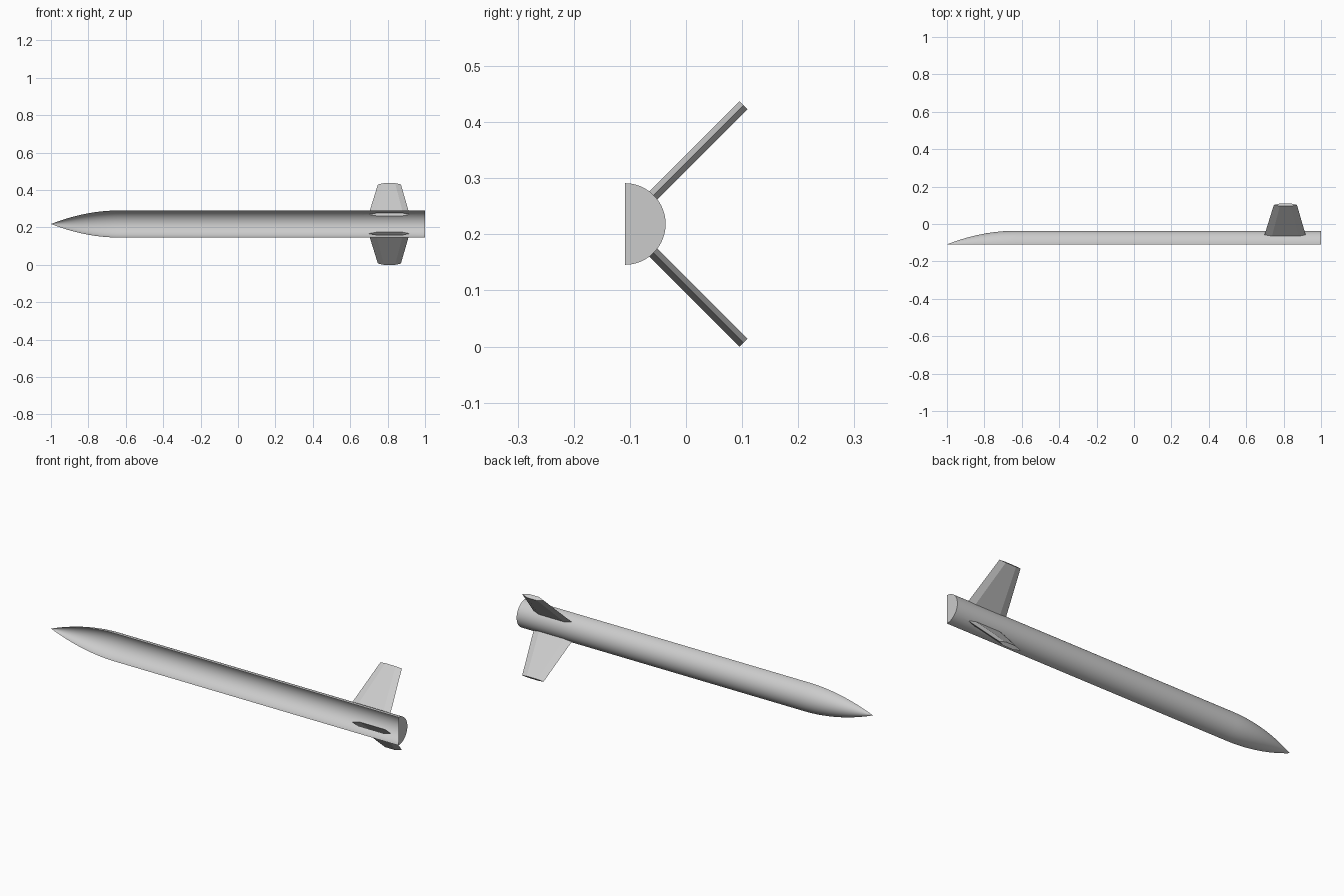
import bpy, bmesh, math
from mathutils import Vector, Matrix

CENTRE = Vector((0, -0.109, 0.2185))   # axis of the half tube
RADIUS, NOSE_LENGTH = 0.0727, 0.37
FIN_ROOT, FIN_TIP, FIN_HALF = 0.05, 0.299, 0.01

cube = bpy.data.objects.get("Cube")
if cube:
    bpy.data.objects.remove(cube)

grey = bpy.data.materials.new("light grey")
grey.use_nodes = True
grey.diffuse_color = (0.6, 0.6, 0.6, 1)
grey.node_tree.nodes["Principled BSDF"].inputs["Base Color"].default_value = grey.diffuse_color


def add_object(name, bm):
    mesh = bpy.data.meshes.new(name)
    bm.to_mesh(mesh)
    bm.free()
    mesh.materials.append(grey)
    obj = bpy.data.objects.new(name, mesh)
    obj.location = CENTRE
    bpy.context.collection.objects.link(obj)
    return obj


# Half tube with a pointed nose and closed tail, spun from a profile
def half_body():
    bm = bmesh.new()
    steps = 14
    profile = []
    for i in range(steps + 1):
        t = i / steps
        profile.append((-1 + NOSE_LENGTH * t, RADIUS * (1 - (1 - t) ** 2)))
    profile += [(0.65, RADIUS), (0.96, RADIUS), (1, RADIUS), (1, 0)]
    verts = [bm.verts.new((x, 0, r)) for x, r in profile]
    edges = [bm.edges.new(pair) for pair in zip(verts, verts[1:])]
    bmesh.ops.spin(bm, geom=verts + edges, cent=(0, 0, 0), axis=(1, 0, 0),
                   angle=-math.pi, steps=40)
    bmesh.ops.remove_doubles(bm, verts=bm.verts, dist=1e-5)
    rim = [e for e in bm.edges if e.is_boundary]
    bmesh.ops.holes_fill(bm, edges=rim, sides=0)
    bmesh.ops.recalc_face_normals(bm, faces=bm.faces)
    return add_object("body_solid", bm)


# Tapered fin with a six-sided section, tilted 45 degrees up or down
def fin_solid(side):
    bm = bmesh.new()
    rings = []
    for r, lead, front, back, trail in ((FIN_ROOT, 0.693, 0.734, 0.886, 0.922),
                                        (FIN_TIP, 0.748, 0.78, 0.84, 0.871)):
        section = [(lead, 0), (front, FIN_HALF), (back, FIN_HALF),
                   (trail, 0), (back, -FIN_HALF), (front, -FIN_HALF)]
        rings.append([bm.verts.new((x, t, r)) for x, t in section])
    low, high = rings
    bm.faces.new(low)
    bm.faces.new(high)
    for i in range(6):
        j = (i + 1) % 6
        bm.faces.new((low[i], low[j], high[j], high[i]))
    angle = -math.pi / 4 if side > 0 else -3 * math.pi / 4
    bm.transform(Matrix.Rotation(angle, 4, "X"))
    bmesh.ops.recalc_face_normals(bm, faces=bm.faces)
    return add_object("fin_solid", bm)


# Join the solids so that the fins open into the body
body = half_body()
fins = [fin_solid(1), fin_solid(-1)]
for fin in fins:
    mod = body.modifiers.new("join", "BOOLEAN")
    mod.operation = "UNION"
    mod.solver = "EXACT"
    mod.object = fin
bpy.context.view_layer.update()
graph = bpy.context.evaluated_depsgraph_get()
joined = bpy.data.meshes.new_from_object(body.evaluated_get(graph))
for obj in [body] + fins:
    bpy.data.objects.remove(obj)


def part_of(face):
    if all(abs(v.co.y) < 1e-4 for v in face.verts):
        return "open front"
    if max(math.hypot(v.co.y, v.co.z) for v in face.verts) > RADIUS + 0.01:
        return "upper_fin" if face.calc_center_median().z > 0 else "lower_fin"
    return "half_body_shell"


# Split into named parts, leaving the front of the shell open
for name in ("half_body_shell", "upper_fin", "lower_fin"):
    bm = bmesh.new()
    bm.from_mesh(joined)
    others = [f for f in bm.faces if part_of(f) != name]
    bmesh.ops.delete(bm, geom=others, context="FACES")
    for face in bm.faces:
        face.material_index = 0
        face.smooth = name == "half_body_shell"
    part = add_object(name, bm)
    if name == "half_body_shell":
        part.data.set_sharp_from_angle(angle=math.radians(35))
bpy.data.meshes.remove(joined)
